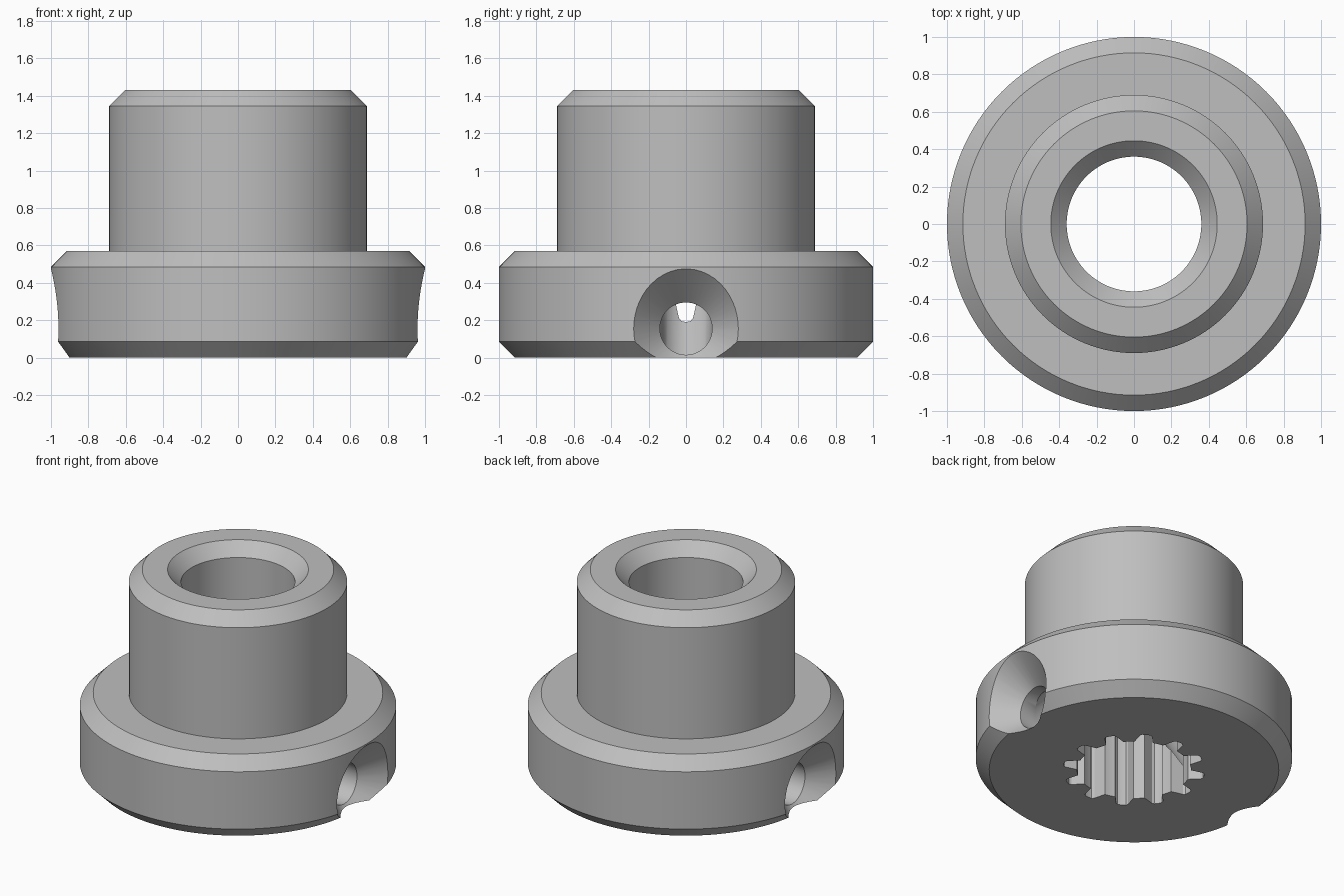
import bpy, bmesh, math

if "Cube" in bpy.data.objects:
    bpy.data.objects.remove(bpy.data.objects["Cube"])

SEG = 128
grey = bpy.data.materials.new("plain_grey")
grey.diffuse_color = (0.52, 0.52, 0.52, 1)
grey.use_nodes = True
grey.node_tree.nodes["Principled BSDF"].inputs["Base Color"].default_value = grey.diffuse_color


def make_object(name, bm):
    bmesh.ops.recalc_face_normals(bm, faces=bm.faces[:])
    mesh = bpy.data.meshes.new(name)
    bm.to_mesh(mesh)
    bm.free()
    mesh.materials.append(grey)
    obj = bpy.data.objects.new(name, mesh)
    bpy.context.collection.objects.link(obj)
    return obj


def bridge(bm, rings, closed=False, caps=False):
    """Skin a list of equal point rings with quads."""
    loops = [[bm.verts.new(p) for p in ring] for ring in rings]
    n = len(loops[0])
    pairs = list(zip(loops, loops[1:])) + ([(loops[-1], loops[0])] if closed else [])
    for a, b in pairs:
        for i in range(n):
            j = (i + 1) % n
            bm.faces.new((a[i], a[j], b[j], b[i]))
    if caps:
        bm.faces.new(loops[0])
        bm.faces.new(loops[-1])


def circle(r, n):
    return [(r * math.cos(2 * math.pi * i / n), r * math.sin(2 * math.pi * i / n)) for i in range(n)]


# Flanged bushing: chamfered profile turned around z, with the bore
profile = [(0.36, 0), (0.915, 0), (1, 0.085), (1, 0.485), (0.915, 0.57), (0.69, 0.57),
           (0.69, 1.345), (0.605, 1.43), (0.445, 1.43), (0.36, 1.345)]
bm = bmesh.new()
bridge(bm, [[(x, y, z) for x, y in circle(r, SEG)] for r, z in profile], closed=True)
body = make_object("flanged_bushing", bm)

# Twelve tapered spline grooves in the lower bore
bm = bmesh.new()
groove = [(0.30, -0.072), (0.435, -0.038), (0.447, -0.026), (0.45, 0),
          (0.447, 0.026), (0.435, 0.038), (0.30, 0.072)]
for k in range(12):
    c, s = math.cos(k * math.pi / 6), math.sin(k * math.pi / 6)
    bridge(bm, [[(x * c - y * s, x * s + y * c, z) for x, y in groove] for z in (-0.1, 0.57)], caps=True)
cutters = [make_object("spline_cutter", bm)]

# Countersunk side ports that bend upward into the bore
ZC, XE = 0.155, 0.683
for side, label in ((1, "right"), (-1, "left")):
    tube = circle(0.14, 48)
    rings = [[(1.10, u, ZC + v) for u, v in circle(0.42, 48)],
             [(0.82, u, ZC + v) for u, v in tube],
             [(XE + 0.414 * v, u, ZC + v) for u, v in tube],
             [(XE + 0.414 * v - 0.53, u, ZC + v + 0.53) for u, v in tube]]
    bm = bmesh.new()
    bridge(bm, [[(side * x, y, z) for x, y, z in ring] for ring in rings], caps=True)
    cutters.append(make_object(label + "_port_cutter", bm))

# Cut everything out of the body
bpy.context.view_layer.objects.active = body
for cutter in cutters:
    cutter.hide_render = True
    mod = body.modifiers.new(cutter.name, 'BOOLEAN')
    mod.operation = 'DIFFERENCE'
    mod.solver = 'EXACT'
    mod.object = cutter
    bpy.ops.object.modifier_apply(modifier=mod.name)
for cutter in cutters:
    bpy.data.objects.remove(cutter)

# Smooth walls, sharp chamfer edges
bpy.ops.object.select_all(action='DESELECT')
body.select_set(True)
bpy.context.view_layer.objects.active = body
bpy.ops.object.shade_smooth_by_angle(angle=math.radians(25))
